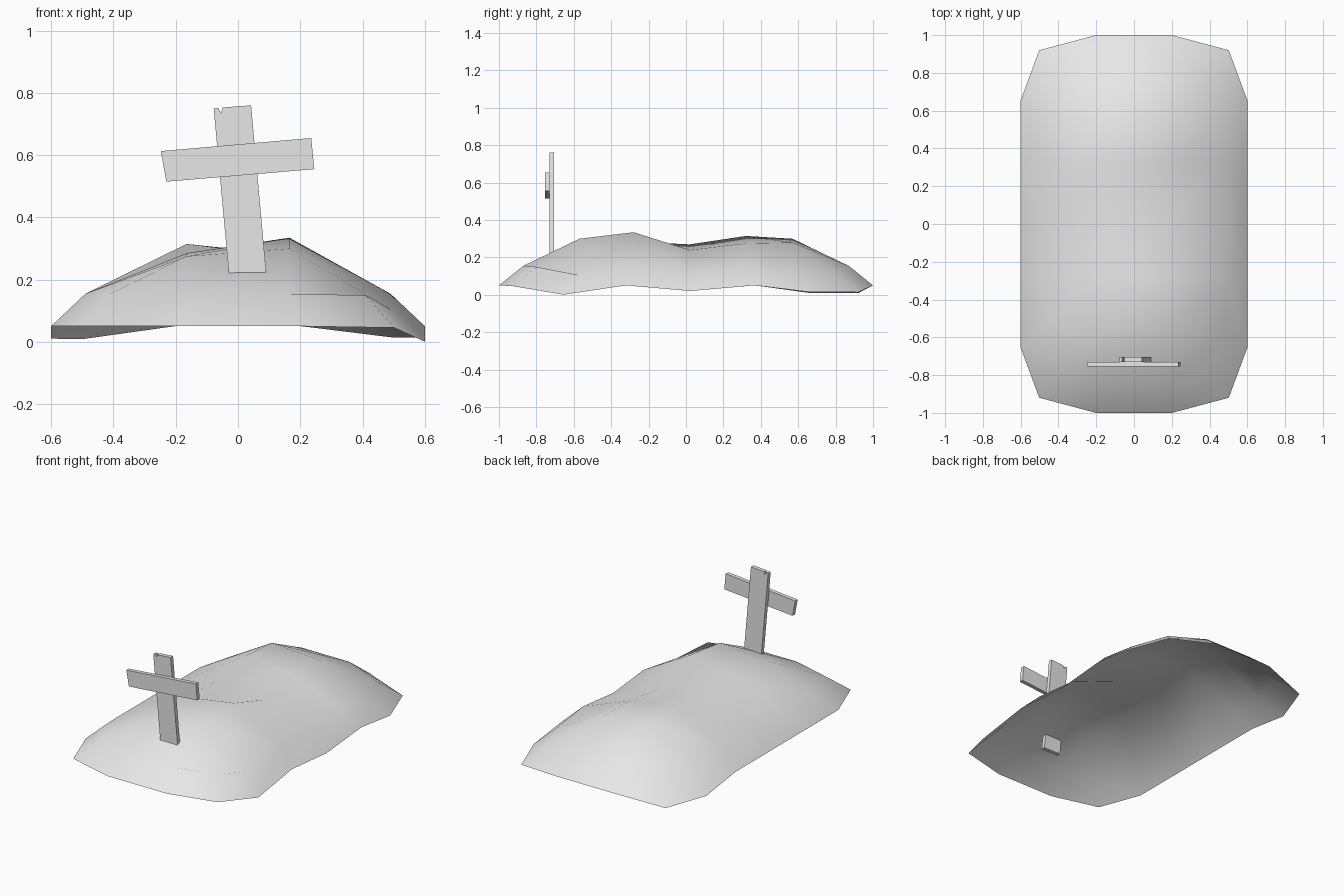
import bpy
import bmesh
from mathutils import Vector

cube = bpy.data.objects.get("Cube")
if cube:
    bpy.data.objects.remove(cube, do_unlink=True)


def make_material(name, colour):
    mat = bpy.data.materials.new(name)
    mat.use_nodes = True
    mat.diffuse_color = colour
    mat.node_tree.nodes["Principled BSDF"].inputs["Base Color"].default_value = colour
    return mat


def make_object(name, bm, mat):
    mesh = bpy.data.meshes.new(name)
    bm.to_mesh(mesh)
    bm.free()
    mesh.materials.append(mat)
    obj = bpy.data.objects.new(name, mesh)
    bpy.context.collection.objects.link(obj)
    return obj


def make_plank(name, outline, front, thickness, mat):
    """Extrude a front outline (x, z) backwards into a flat board."""
    bm = bmesh.new()
    face = bm.faces.new([bm.verts.new((x, front, z)) for x, z in outline])
    extruded = bmesh.ops.extrude_face_region(bm, geom=[face], use_keep_orig=True)
    moved = [g for g in extruded["geom"] if isinstance(g, bmesh.types.BMVert)]
    bmesh.ops.translate(bm, verts=moved, vec=Vector((0, thickness, 0)))
    bmesh.ops.recalc_face_normals(bm, faces=bm.faces)
    return make_object(name, bm, mat)


def make_mound(name, rows, mat):
    """Uneven crown of four columns, with a sloping skirt around its border."""
    bm = bmesh.new()
    grid = []
    for i, (y, heights) in enumerate(rows):
        at_end = i in (0, len(rows) - 1)
        side = 0.41 if at_end else 0.49
        line = []
        for x, z in zip((-side, -0.165, 0.165, side), heights):
            rounded = at_end and abs(x) == side
            line.append(bm.verts.new((x, y * 0.92 if rounded else y, z)))
        grid.append(line)
    for near, far in zip(grid, grid[1:]):
        for a, b, c, d in zip(near, near[1:], far[1:], far):
            bm.faces.new((a, b, c, d))

    # Skirt: spread the border outwards and down
    border = [e for e in bm.edges if e.is_boundary]
    extruded = bmesh.ops.extrude_edge_only(bm, edges=border)
    for v in extruded["geom"]:
        if isinstance(v, bmesh.types.BMVert):
            v.co.x *= 1.2245
            v.co.y *= 1.149
            v.co.z -= 0.104
    bmesh.ops.recalc_face_normals(bm, faces=bm.faces)
    if sum(f.normal.z for f in bm.faces) < 0:
        bmesh.ops.reverse_faces(bm, faces=bm.faces)
    for face in bm.faces:
        face.smooth = True
    return make_object(name, bm, mat)


grey = make_material("plain grey", (0.8, 0.8, 0.8, 1))

# Earth mound: y, then heights from -x to +x
make_mound("earth_mound", [
    (-0.87, (0.155, 0.155, 0.155, 0.15)),
    (-0.57, (0.155, 0.275, 0.3, 0.105)),
    (-0.28, (0.155, 0.285, 0.335, 0.155)),
    (0.02, (0.155, 0.27, 0.24, 0.125)),
    (0.32, (0.155, 0.315, 0.275, 0.155)),
    (0.57, (0.115, 0.3, 0.28, 0.12)),
    (0.87, (0.113, 0.155, 0.155, 0.118)),
], grey)

# Leaning post with a nick in its top edge
make_plank("marker_post", [
    (-0.022, 0.14), (0.098, 0.14), (0.042, 0.76), (-0.049, 0.753),
    (-0.055, 0.735), (-0.063, 0.751), (-0.078, 0.75),
], -0.73, 0.025, grey)

# Tilted crossbar fixed to the front of the post
make_plank("marker_crossbar", [
    (-0.23, 0.515), (0.245, 0.555), (0.235, 0.655), (-0.248, 0.613),
], -0.755, 0.025, grey)
